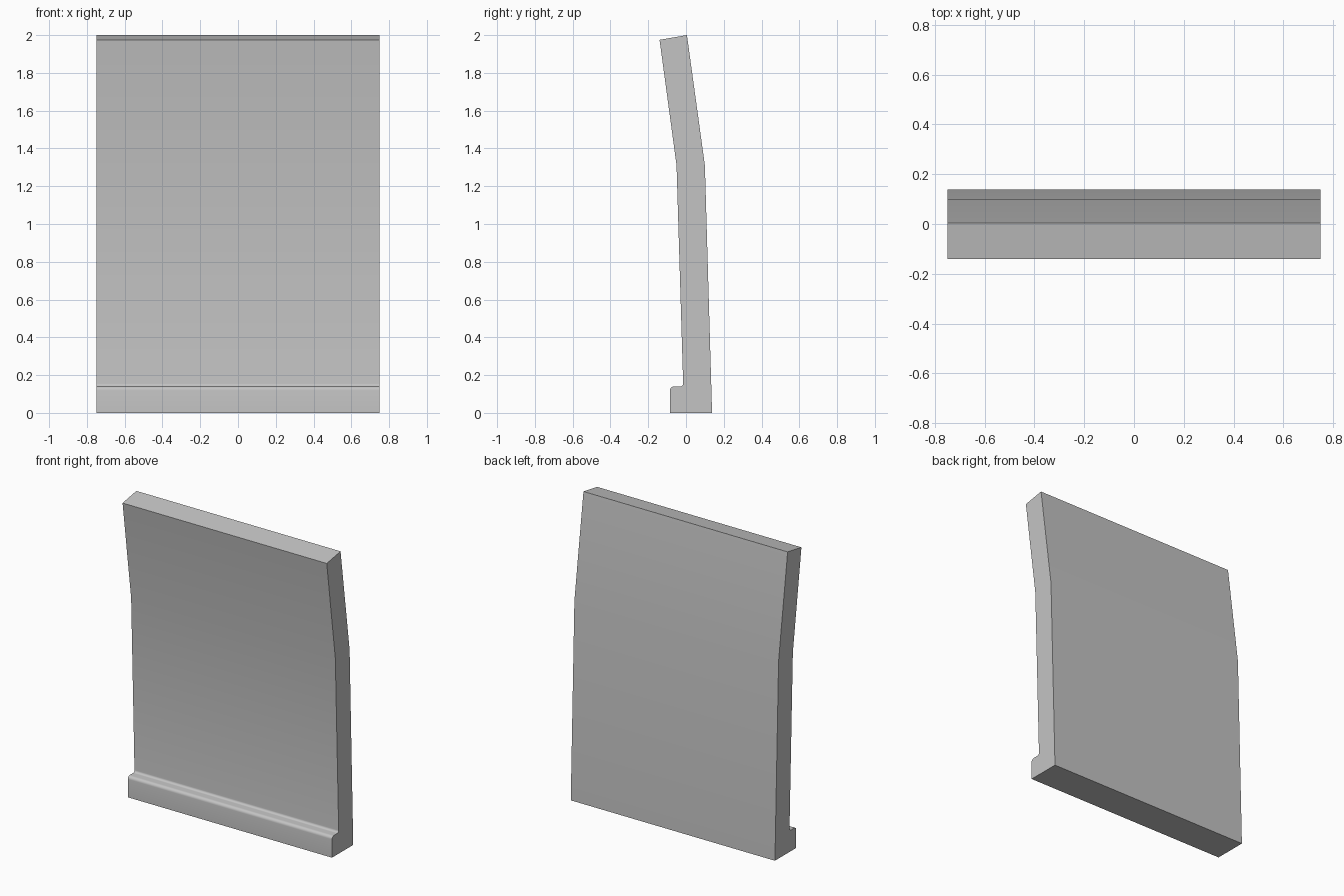
import bpy, bmesh, math

if "Cube" in bpy.data.objects:
    bpy.data.objects.remove(bpy.data.objects["Cube"], do_unlink=True)

WIDTH = 1.5


def arc(cy, cz, radius, start, end, steps=5):
    """Points of a circular arc in the side profile."""
    angles = [math.radians(start + (end - start) * i / steps) for i in range(steps + 1)]
    return [(cy + radius * math.cos(a), cz + radius * math.sin(a)) for a in angles]


# Side profile: foot with a rounded lip, then a panel that leans forward
profile = [(-0.085, 0)]
profile += arc(-0.065, 0.12, 0.02, 180, 90)    # rounded lip edge
profile += arc(-0.03, 0.155, 0.015, 270, 360)  # fillet into the panel
profile += [(-0.05, 1.31), (-0.14, 1.975), (0.005, 2.0), (0.1, 1.31), (0.138, 0)]

# Sweep the profile across the width
bm = bmesh.new()
side = bm.faces.new([bm.verts.new((-WIDTH / 2, y, z)) for y, z in profile])
swept = bmesh.ops.extrude_face_region(bm, geom=[side])
moved = [g for g in swept["geom"] if isinstance(g, bmesh.types.BMVert)]
bmesh.ops.translate(bm, verts=moved, vec=(WIDTH, 0, 0))
bmesh.ops.recalc_face_normals(bm, faces=bm.faces)
mesh = bpy.data.meshes.new("leaning_panel")
bm.to_mesh(mesh)
bm.free()

panel = bpy.data.objects.new("leaning_panel", mesh)
bpy.context.collection.objects.link(panel)

# Plain grey finish
grey = bpy.data.materials.new("light_grey")
grey.use_nodes = True
colour = (0.55, 0.55, 0.55, 1)
grey.diffuse_color = colour
grey.node_tree.nodes["Principled BSDF"].inputs["Base Color"].default_value = colour
mesh.materials.append(grey)

# Smooth the gentle bends, keep the corners crisp
bpy.ops.object.select_all(action="DESELECT")
panel.select_set(True)
bpy.context.view_layer.objects.active = panel
bpy.ops.object.shade_smooth_by_angle(angle=math.radians(30))
